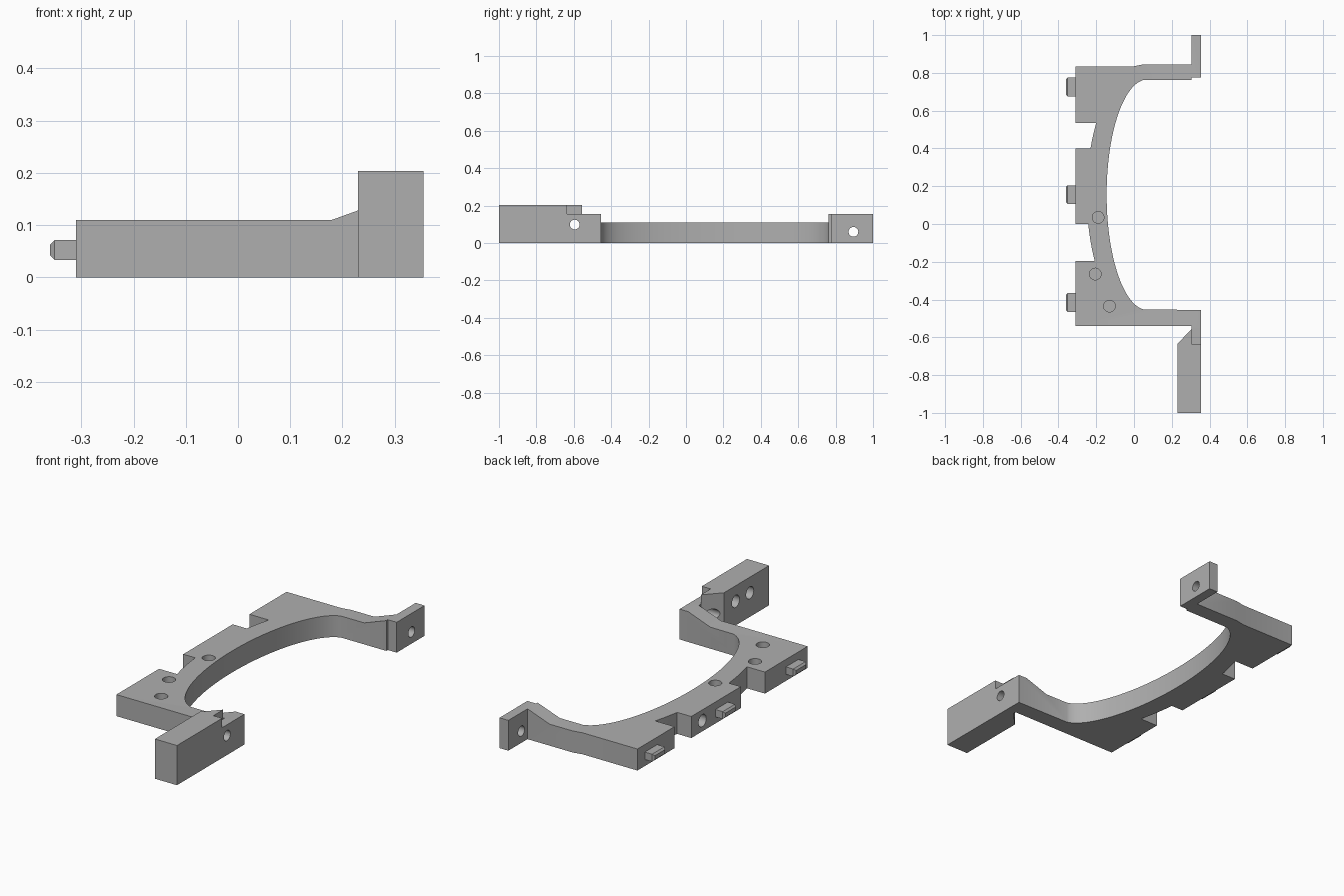
import bpy
import bmesh
from math import cos, sin, asin, pi
from mathutils import Vector, Matrix

cube = bpy.data.objects.get("Cube")
if cube:
    bpy.data.objects.remove(cube, do_unlink=True)

grey = bpy.data.materials.new("plain grey")
grey.use_nodes = True
colour = (0.43, 0.43, 0.43, 1)
grey.diffuse_color = colour
grey.node_tree.nodes["Principled BSDF"].inputs["Base Color"].default_value = colour


def add_object(name, bm):
    bmesh.ops.recalc_face_normals(bm, faces=bm.faces)
    mesh = bpy.data.meshes.new(name)
    bm.to_mesh(mesh)
    bm.free()
    mesh.materials.append(grey)
    obj = bpy.data.objects.new(name, mesh)
    bpy.context.collection.objects.link(obj)
    return obj


def prism(name, points, direction):
    """Extrude a closed outline of 3D points along a direction."""
    bm = bmesh.new()
    face = bm.faces.new([bm.verts.new(p) for p in points])
    new = bmesh.ops.extrude_face_region(bm, geom=[face])["geom"]
    verts = [v for v in new if isinstance(v, bmesh.types.BMVert)]
    bmesh.ops.translate(bm, verts=verts, vec=Vector(direction))
    return add_object(name, bm)


def drill(start, end, radius):
    """Round cutter running from start to end."""
    start, end = Vector(start), Vector(end)
    axis = end - start
    turn = axis.to_track_quat("Z", "Y").to_matrix().to_4x4()
    bm = bmesh.new()
    bmesh.ops.create_cone(bm, cap_ends=True, segments=32, radius1=radius,
                          radius2=radius, depth=axis.length,
                          matrix=Matrix.Translation((start + end) / 2) @ turn)
    return add_object("hole_cutter", bm)


def cut(obj, cutter):
    cutter.hide_render = True
    mod = obj.modifiers.new("cut", "BOOLEAN")
    mod.operation = "DIFFERENCE"
    mod.solver = "EXACT"
    mod.object = cutter
    bpy.context.view_layer.objects.active = obj
    bpy.ops.object.modifier_apply(modifier=mod.name)
    bpy.data.objects.remove(cutter, do_unlink=True)


MID_Y = 0.155


def outer_arc(y_from, y_to, steps=8):
    """Back edge of the ring between the mounting pads."""
    ys = [y_from + (y_to - y_from) * i / steps for i in range(steps + 1)]
    return [(0.07 - 0.32 * cos(asin((y - MID_Y) / 0.708)), y) for y in ys]


# Plan outline: inner arc, front arm and block, pads, back arm and tab
span = pi / 2 - 0.09
inner = [(0.07 - 0.215 * cos(t), MID_Y + 0.61 * sin(t))
         for t in (span - 2 * span * i / 48 for i in range(49))]
outline = inner + [
    (0.355, -0.455), (0.355, -1), (0.23, -1), (0.23, -0.635),
    (0.305, -0.555), (0.305, -0.54),
    (-0.31, -0.54), (-0.31, -0.195)]
outline += outer_arc(-0.195, 0) + [(-0.31, 0), (-0.31, 0.4)]
outline += outer_arc(0.4, 0.535) + [
    (-0.31, 0.535), (-0.31, 0.835), (0, 0.835), (0.05, 0.845),
    (0.305, 0.845), (0.305, 1), (0.355, 1), (0.355, 0.775),
    (0.305, 0.775), (0.305, 0.763)]
bracket = prism("bracket_body", [(x, y, 0) for x, y in outline], (0, 0, 0.203))

# Lower the ring and slope the arms up to their ends
slope = [(-1, 0.11), (0.18, 0.11), (0.305, 0.155), (1, 0.155), (1, 0.4), (-1, 0.4)]
cut(bracket, prism("slope_cutter", [(x, -0.548, z) for x, z in slope], (0, 2, 0)))

# Notch in the corner of the tall block
notch = [(0.305, -0.635), (0.5, -0.635), (0.5, -0.54), (0.305, -0.54)]
cut(bracket, prism("notch_cutter", [(x, y, 0.155) for x, y in notch], (0, 0, 0.3)))

# Blind holes in the ring top
for x, y in ((-0.19, 0.035), (-0.205, -0.265), (-0.13, -0.435)):
    cut(bracket, drill((x, y, 0.04), (x, y, 0.2), 0.031))
# Blind holes in the tall block and the middle pad
for y in (-0.73, -0.845):
    cut(bracket, drill((0.1, y, 0.123), (0.3, y, 0.123), 0.031))
cut(bracket, drill((-0.4, 0.31, 0.055), (-0.25, 0.31, 0.055), 0.031))
# Screw holes through both arm ends
for y, z in ((-0.595, 0.099), (0.895, 0.06)):
    cut(bracket, drill((0.1, y, z), (0.5, y, z), 0.026))

bpy.ops.object.select_all(action="DESELECT")
bracket.select_set(True)
bpy.context.view_layer.objects.active = bracket
bpy.ops.object.shade_smooth_by_angle(angle=0.5)

# Locating pegs with chamfered outer ends
for name, y in (("back", 0.725), ("middle", 0.155), ("front", -0.415)):
    bm = bmesh.new()
    bmesh.ops.create_cube(bm, size=1, matrix=Matrix.Translation((-0.331, y, 0.0525))
                          @ Matrix.Diagonal((0.058, 0.1, 0.038, 1)))
    end = min(bm.faces, key=lambda f: f.calc_center_median().x)
    bmesh.ops.bevel(bm, geom=list(end.edges), offset=0.009, segments=1,
                    affect="EDGES")
    add_object(name + "_peg", bm)
